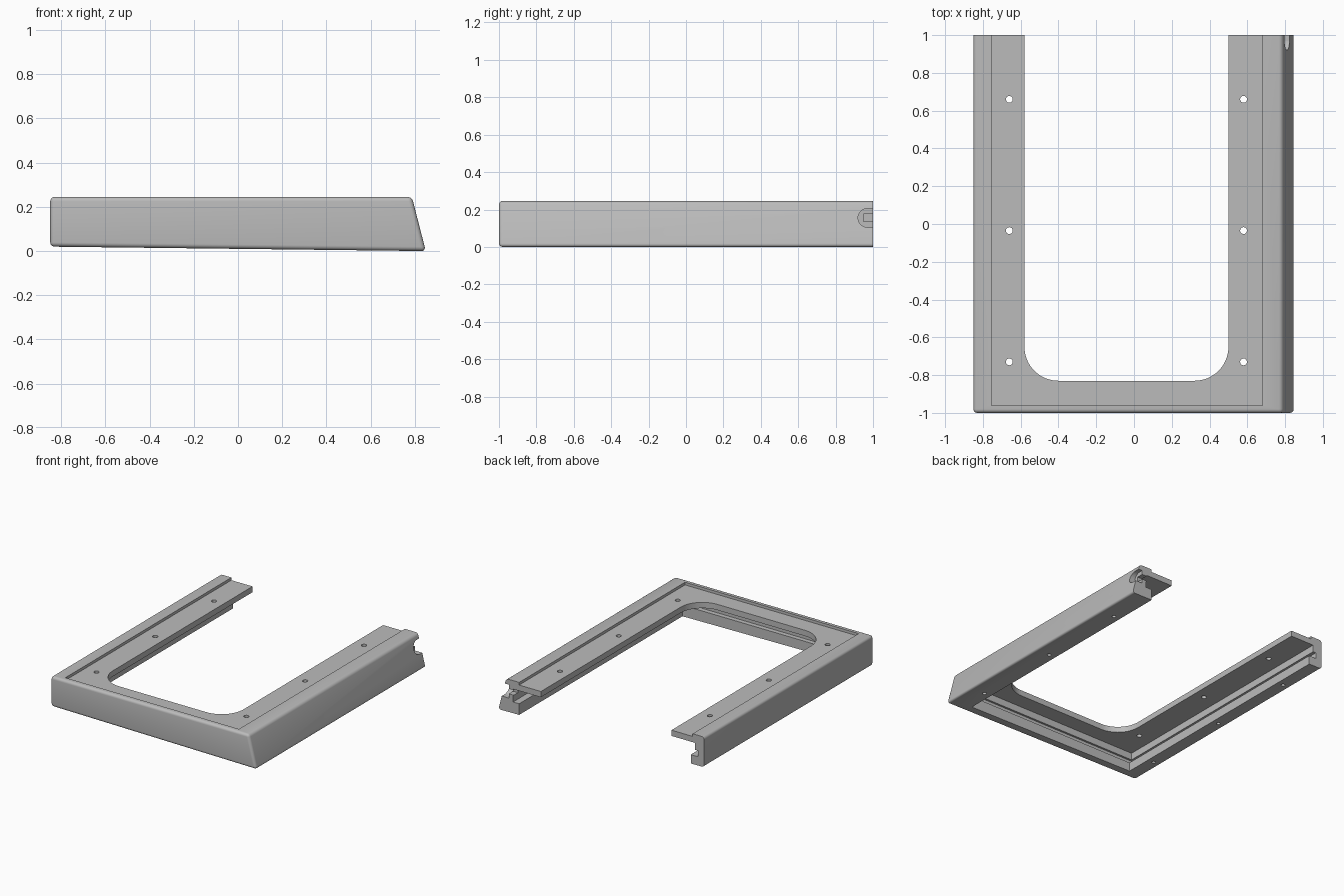
import bpy, bmesh, math
from mathutils import Matrix

old = bpy.data.objects.get("Cube")
if old:
    bpy.data.objects.remove(old, do_unlink=True)

grey = bpy.data.materials.new("plain_grey")
grey.use_nodes = True
COLOUR = (0.5, 0.5, 0.5, 1)
grey.diffuse_color = COLOUR
grey.node_tree.nodes["Principled BSDF"].inputs["Base Color"].default_value = COLOUR


def prism(name, points, axis, low, high):
    """Extrude a flat outline along y or z."""
    place = {"y": lambda a, b, d: (a, d, b), "z": lambda a, b, d: (a, b, d)}[axis]
    bm = bmesh.new()
    base = bm.faces.new([bm.verts.new(place(a, b, low)) for a, b in points])
    new = bmesh.ops.extrude_face_region(bm, geom=[base])["geom"]
    move = place(0, 0, high - low)
    bmesh.ops.translate(bm, vec=move, verts=[v for v in new if isinstance(v, bmesh.types.BMVert)])
    bmesh.ops.recalc_face_normals(bm, faces=bm.faces)
    return finish(bm, name)


def finish(bm, name):
    mesh = bpy.data.meshes.new(name)
    bm.to_mesh(mesh)
    bm.free()
    mesh.materials.append(grey)
    obj = bpy.data.objects.new(name, mesh)
    bpy.context.collection.objects.link(obj)
    return obj


def box(name, x0, x1, y0, y1, z0, z1):
    return prism(name, [(x0, y0), (x1, y0), (x1, y1), (x0, y1)], "z", z0, z1)


def cylinder(name, radius, length, centre, along_x=False):
    bm = bmesh.new()
    turn = Matrix.Rotation(math.pi / 2, 4, "Y") if along_x else Matrix()
    bmesh.ops.create_cone(bm, cap_ends=True, segments=32, radius1=radius, radius2=radius,
                          depth=length, matrix=Matrix.Translation(centre) @ turn)
    return finish(bm, name)


def cut(target, cutter):
    mod = target.modifiers.new(cutter.name, "BOOLEAN")
    mod.operation, mod.solver, mod.object = "DIFFERENCE", "EXACT", cutter
    bpy.context.view_layer.objects.active = target
    bpy.ops.object.modifier_apply(modifier=mod.name)
    bpy.data.objects.remove(cutter, do_unlink=True)


# Solid block with one leaning side and a slightly tilted base
frame = prism("frame", [(-0.85, 0.02), (0.85, 0), (0.787, 0.245), (-0.85, 0.245)], "y", -1, 1)

# Soften every edge except those of the open back end
bm = bmesh.new()
bm.from_mesh(frame.data)
edges = [e for e in bm.edges if not all(v.co.y > 0.9 for v in e.verts)]
bmesh.ops.bevel(bm, geom=edges, offset=0.02, segments=5, profile=0.5, affect="EDGES")
bm.to_mesh(frame.data)
bm.free()

# Hollow underside: mouth between the lips, side groove, space under the flange
BACK = 1.2
cut(frame, box("lower_cavity", -0.74, 0.68, -0.93, BACK, -0.1, 0.11))
cut(frame, box("groove", -0.80, 0.73, -0.965, BACK, 0.085, 0.13))
cut(frame, box("upper_cavity", -0.775, 0.725, -0.95, BACK, 0.12, 0.182))

# Shallow recess in the top
cut(frame, box("recess", -0.755, 0.68, -0.96, BACK, 0.225, 0.4))

# Central opening with two rounded corners
R, LEFT, RIGHT, NEAR = 0.18, -0.58, 0.50, -0.83
outline = [(RIGHT, BACK), (LEFT, BACK)]
for cx, start in ((LEFT + R, math.pi), (RIGHT - R, 1.5 * math.pi)):
    for i in range(17):
        a = start + i * math.pi / 32
        outline.append((cx + R * math.cos(a), NEAR + R + R * math.sin(a)))
cut(frame, prism("opening", outline, "z", 0.14, 0.4))

# Screw holes in the flange and blind holes under the lips
for y in (-0.73, -0.035, 0.66):
    for x in (-0.66, 0.58):
        cut(frame, cylinder("flange_hole", 0.018, 0.2, (x, y, 0.22)))
    for x in (-0.79, 0.735):
        cut(frame, cylinder("lip_hole", 0.014, 0.14, (x, y, 0)))

# Latch pocket and slot at the back of the leaning side
cut(frame, cylinder("pocket_round", 0.05, 0.2, (0.865, 0.97, 0.155), True))
cut(frame, box("pocket_end", 0.765, 1, 0.97, BACK, 0.105, 0.205))
cut(frame, box("latch_slot", 0.7, 1, 0.95, BACK, 0.137, 0.175))

# Smooth the rounded edges, keep the rest crisp
for obj in bpy.context.selected_objects:
    obj.select_set(False)
frame.select_set(True)
bpy.context.view_layer.objects.active = frame
bpy.ops.object.shade_smooth_by_angle(angle=math.radians(30))
